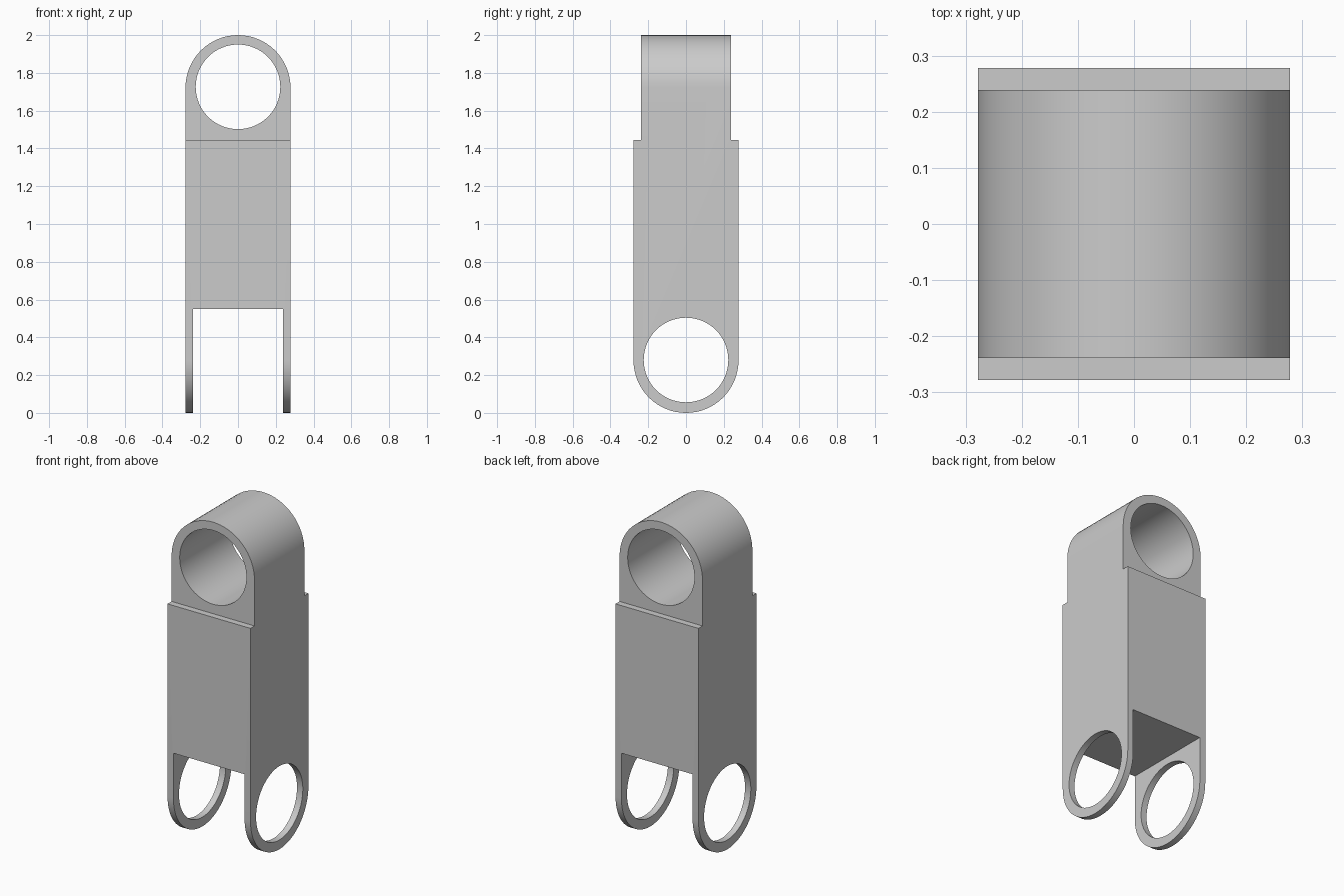
import bpy, bmesh, math
from mathutils import Matrix, Vector

if "Cube" in bpy.data.objects:
    bpy.data.objects.remove(bpy.data.objects["Cube"], do_unlink=True)

R = 0.278        # half width and outer eye radius
HOLE = 0.224     # eye hole radius
INNER = 0.239    # half width of the slot and of the top eye
TOP_Z, LOW_Z = 2 - R, R

grey = bpy.data.materials.new("light grey")
grey.use_nodes = True
grey.diffuse_color = (0.6, 0.6, 0.6, 1)
grey.node_tree.nodes["Principled BSDF"].inputs["Base Color"].default_value = (0.6, 0.6, 0.6, 1)


def add_object(name, bm):
    bmesh.ops.recalc_face_normals(bm, faces=bm.faces)
    mesh = bpy.data.meshes.new(name)
    bm.to_mesh(mesh)
    bm.free()
    mesh.materials.append(grey)
    obj = bpy.data.objects.new(name, mesh)
    bpy.context.collection.objects.link(obj)
    return obj


def arch(name, turn):
    """Round-topped slab, extruded along y, then placed by a matrix."""
    bm = bmesh.new()
    n = 32
    outline = [(-R, -0.2), (R, -0.2)]
    outline += [(R * math.cos(math.pi * i / n), TOP_Z + R * math.sin(math.pi * i / n))
                for i in range(n + 1)]
    face = bm.faces.new([bm.verts.new((x, -0.5, z)) for x, z in outline])
    grown = bmesh.ops.extrude_face_region(bm, geom=[face])["geom"]
    bmesh.ops.translate(bm, vec=(0, 1, 0),
                        verts=[v for v in grown if isinstance(v, bmesh.types.BMVert)])
    bm.transform(turn)
    return add_object(name, bm)


def box(name, low, high):
    bm = bmesh.new()
    low, high = Vector(low), Vector(high)
    bmesh.ops.create_cube(bm, size=1, matrix=Matrix.Translation((low + high) / 2)
                          @ Matrix.Diagonal((*(high - low), 1)))
    return add_object(name, bm)


def bore(name, z, axis):
    bm = bmesh.new()
    bmesh.ops.create_cone(bm, cap_ends=True, segments=64, radius1=HOLE, radius2=HOLE, depth=2,
                          matrix=Matrix.Translation((0, 0, z)) @ Matrix.Rotation(math.pi / 2, 4, axis))
    return add_object(name, bm)


# Link body: one arch rounds the top, a flipped and turned one rounds the prongs
link = arch("link_body", Matrix.Identity(4))
flip = (Matrix.Translation((0, 0, 2)) @ Matrix.Rotation(math.pi / 2, 4, "Z")
        @ Matrix.Rotation(math.pi, 4, "X"))
steps = [("INTERSECT", arch("prong_shape", flip)),
         ("DIFFERENCE", box("fork_slot", (-INNER, -1, -1), (INNER, 1, 0.55))),
         ("DIFFERENCE", box("front_step", (-1, -1, 1.445), (1, -INNER, 3))),
         ("DIFFERENCE", box("back_step", (-1, INNER, 1.445), (1, 1, 3))),
         ("DIFFERENCE", bore("top_eye_bore", TOP_Z + 0.004, "X")),
         ("DIFFERENCE", bore("prong_eye_bore", LOW_Z + 0.002, "Y"))]

bpy.ops.object.select_all(action="DESELECT")
bpy.context.view_layer.objects.active = link
link.select_set(True)
for operation, cutter in steps:
    mod = link.modifiers.new(cutter.name, "BOOLEAN")
    mod.operation, mod.object, mod.solver = operation, cutter, "EXACT"
    bpy.ops.object.modifier_apply(modifier=mod.name)
    bpy.data.objects.remove(cutter, do_unlink=True)

# Smooth curved walls, crisp edges
bpy.ops.object.shade_smooth_by_angle(angle=math.radians(30))
